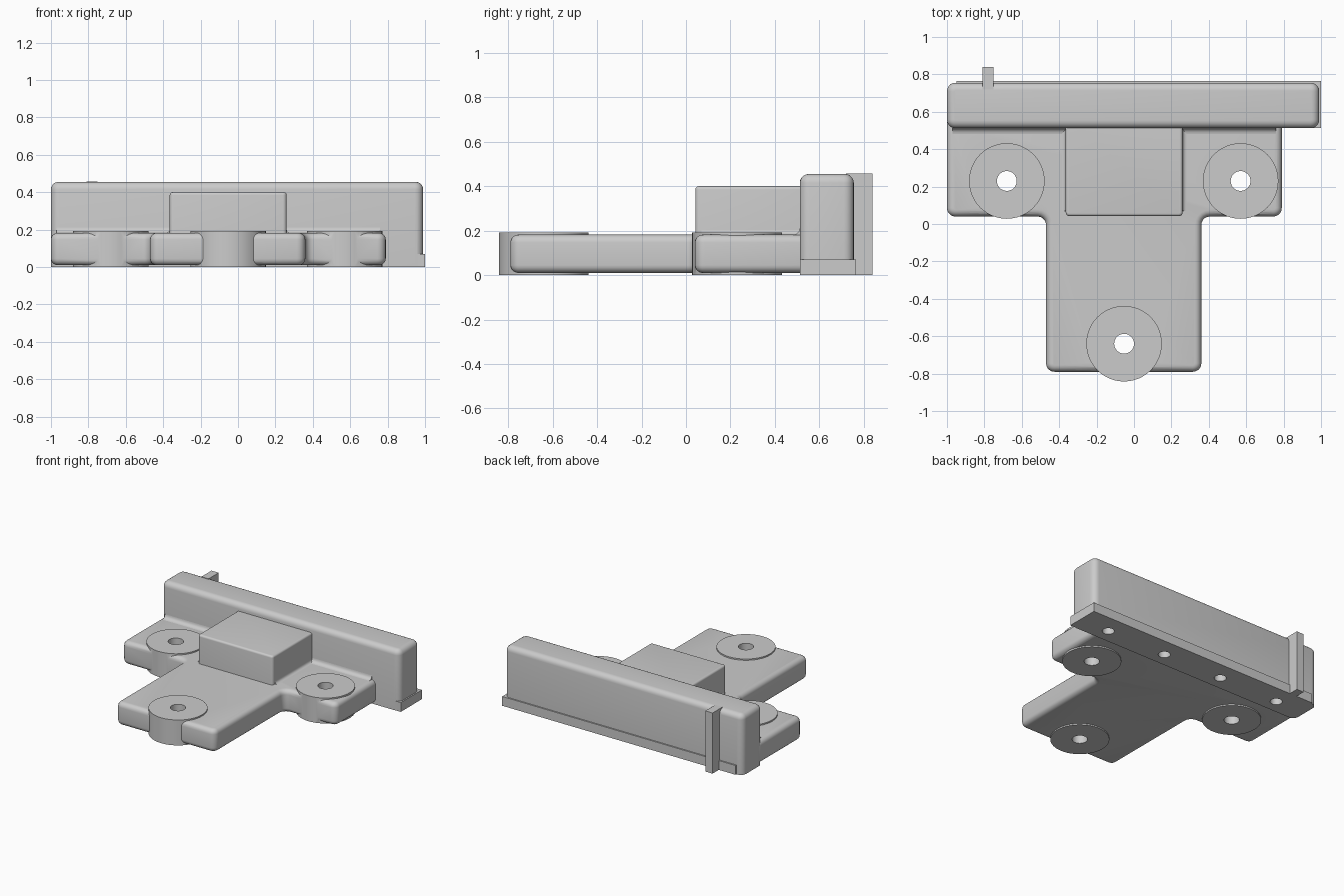
import bpy
import bmesh
import math

cube = bpy.data.objects.get("Cube")
if cube:
    bpy.data.objects.remove(cube, do_unlink=True)

GREY = (0.6, 0.6, 0.6, 1.0)
mat = bpy.data.materials.new("plain_grey")
mat.use_nodes = True
mat.diffuse_color = GREY
bsdf = next(n for n in mat.node_tree.nodes if n.type == 'BSDF_PRINCIPLED')
bsdf.inputs["Base Color"].default_value = GREY


def finish(bm, name):
    """Turn a bmesh into a named grey object."""
    bmesh.ops.recalc_face_normals(bm, faces=bm.faces)
    mesh = bpy.data.meshes.new(name)
    bm.to_mesh(mesh)
    bm.free()
    obj = bpy.data.objects.new(name, mesh)
    obj.data.materials.append(mat)
    bpy.context.collection.objects.link(obj)
    return obj


def round_edges(bm, edges, radius):
    bmesh.ops.bevel(bm, geom=edges, offset=radius, offset_type='OFFSET',
                    segments=5, profile=0.5, affect='EDGES')


def prism(name, outline, z0, z1, corner=0, top=0, bottom=0):
    """Extrude a plan outline, round its corners, then its rims."""
    bm = bmesh.new()
    face = bm.faces.new([bm.verts.new((x, y, z0)) for x, y in outline])
    new = bmesh.ops.extrude_face_region(bm, geom=[face])["geom"]
    for v in new:
        if isinstance(v, bmesh.types.BMVert):
            v.co.z = z1
    if corner:
        uprights = [e for e in bm.edges
                    if abs(e.verts[0].co.z - e.verts[1].co.z) > 0.001]
        round_edges(bm, uprights, corner)
    for z, radius in ((z1, top), (z0, bottom)):
        if radius:
            rim = [e for e in bm.edges
                   if all(abs(v.co.z - z) < 0.0001 for v in e.verts)]
            round_edges(bm, rim, radius)
    return finish(bm, name)


def rect(x0, x1, y0, y1):
    return [(x0, y0), (x1, y0), (x1, y1), (x0, y1)]


def cylinder(name, x, y, z0, z1, radius, sides=48):
    pts = [(x + radius * math.cos(math.tau * i / sides),
            y + radius * math.sin(math.tau * i / sides)) for i in range(sides)]
    return prism(name, pts, z0, z1)


def combine(target, tool, operation):
    """Apply a boolean and drop the tool object."""
    mod = target.modifiers.new("boolean", 'BOOLEAN')
    mod.operation = operation
    mod.solver = 'EXACT'
    mod.object = tool
    bpy.ops.object.select_all(action='DESELECT')
    bpy.context.view_layer.objects.active = target
    target.select_set(True)
    bpy.ops.object.modifier_apply(modifier=mod.name)
    bpy.data.objects.remove(tool, do_unlink=True)


def cove(name, start, end, out, radius=0.03):
    """Concave fillet strip along a floor line; out points away from the wall."""
    section = [(0.01, -0.01)]  # distance behind wall line, height below floor
    profile = [(-0.01, -0.01), (radius, -0.01)]
    for i in range(6):
        a = math.pi / 2 * i / 5
        profile.append((radius * (1 - math.sin(a)), radius * (1 - math.cos(a))))
    profile.append((-0.01, radius))
    bm = bmesh.new()
    rings = [[bm.verts.new((p[0] + out[0] * d, p[1] + out[1] * d, p[2] + h))
              for d, h in profile] for p in (start, end)]
    n = len(profile)
    for ring in rings:
        bm.faces.new(ring)
    for i in range(n):
        j = (i + 1) % n
        bm.faces.new((rings[0][i], rings[0][j], rings[1][j], rings[1][i]))
    return finish(bm, name)


# T-shaped base plate
plate = prism("base_plate",
              [(-0.47, -0.79), (0.36, -0.79), (0.36, 0.04), (0.79, 0.04),
               (0.79, 0.58), (-1.0, 0.58), (-1.0, 0.04), (-0.47, 0.04)],
              0.01, 0.182, corner=0.045, top=0.035, bottom=0.035)

# Round screw bosses with through holes
bosses = [(-0.68, 0.23), (0.57, 0.23), (-0.053, -0.64)]
for x, y in bosses:
    combine(plate, cylinder("boss", x, y, 0, 0.192, 0.202), 'UNION')
for x, y in bosses:
    combine(plate, cylinder("hole", x, y, -0.1, 0.4, 0.053, 32), 'DIFFERENCE')

# Raised centre block
block = prism("centre_block", rect(-0.365, 0.26, 0.042, 0.58), 0.1, 0.4,
              corner=0.02, top=0.015)

# Long rear bar with a thin foot flange
bar = prism("rear_bar", rect(-1.0, 0.99, 0.512, 0.755), 0, 0.455,
            corner=0.045, top=0.04)
flange = prism("foot_flange", rect(-0.95, 1.0, 0.514, 0.765), 0, 0.07)
combine(bar, flange, 'UNION')

# Blind holes in the underside of the bar
for i in range(4):
    combine(bar, cylinder("peg_hole", -0.75 + 0.5 * i, 0.62, -0.1, 0.12,
                          0.042, 24), 'DIFFERENCE')

# Upright rib on the back of the bar
rib = prism("back_rib", rect(-0.81, -0.75, 0.72, 0.84), 0, 0.458)

# Concave fillets where the bar and block meet the plate
parts = [
    plate, block, bar, rib,
    cove("bar_fillet_right", (-0.97, 0.512, 0.182), (-0.36, 0.512, 0.182), (0, -1)),
    cove("bar_fillet_left", (0.25, 0.512, 0.182), (0.76, 0.512, 0.182), (0, -1)),
    cove("block_fillet_right", (-0.365, 0.07, 0.182), (-0.365, 0.515, 0.182), (-1, 0), 0.02),
    cove("block_fillet_left", (0.26, 0.07, 0.182), (0.26, 0.515, 0.182), (1, 0), 0.02),
]

# Smooth shading on rounded edges only
bpy.ops.object.select_all(action='DESELECT')
for part in parts:
    part.select_set(True)
bpy.context.view_layer.objects.active = plate
bpy.ops.object.shade_smooth_by_angle(angle=math.radians(35))
